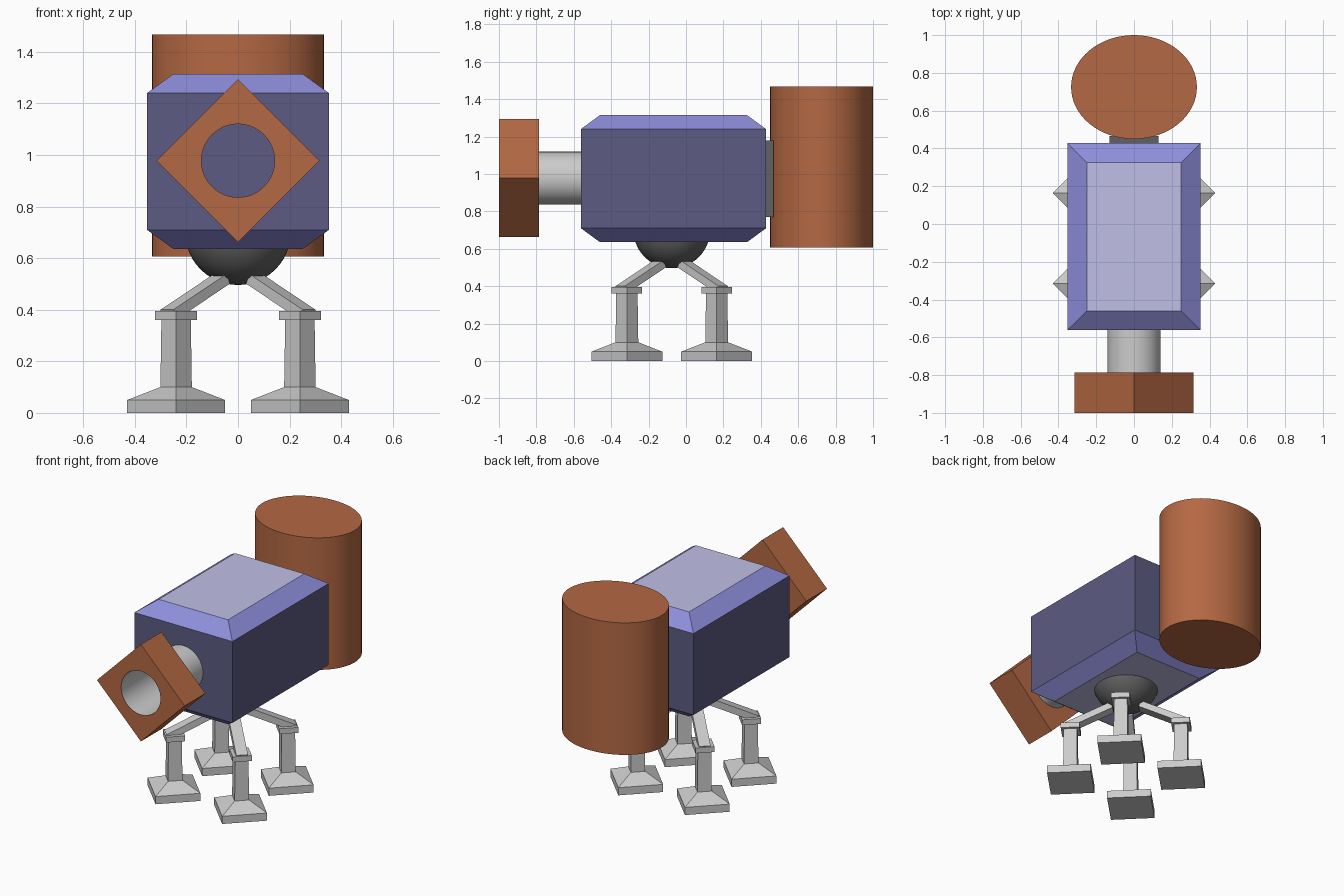
import bpy, bmesh, math
from mathutils import Vector, Matrix

if "Cube" in bpy.data.objects:
    bpy.data.objects.remove(bpy.data.objects["Cube"])


def material(name, color):
    m = bpy.data.materials.new(name)
    m.diffuse_color = (*color, 1)
    m.use_nodes = True
    m.node_tree.nodes["Principled BSDF"].inputs["Base Color"].default_value = m.diffuse_color
    return m


BROWN = material("rust brown", (0.46, 0.14, 0.056))
PURPLE = material("dusty purple", (0.11, 0.104, 0.225))
BLUE = material("bright violet", (0.27, 0.27, 0.71))
PALE = material("pale lavender", (0.53, 0.52, 0.80))
DARK = material("dark grey", (0.12, 0.12, 0.12))

SQUARE = [(-1, -1), (1, -1), (1, 1), (-1, 1)]
DIAMOND = [(0, -1), (1, 0), (0, 1), (-1, 0)]


def loft(name, shape, rings, loc):
    """Stack scaled copies (rx, ry, z) of a four-sided shape into a closed solid."""
    bm = bmesh.new()
    rows = [[bm.verts.new((x * rx, y * ry, z)) for x, y in shape] for rx, ry, z in rings]
    bm.faces.new(rows[0][::-1])
    bm.faces.new(rows[-1])
    for a, b in zip(rows, rows[1:]):
        for i in range(4):
            j = (i + 1) % 4
            bm.faces.new((a[i], a[j], b[j], b[i]))
    mesh = bpy.data.meshes.new(name)
    bm.to_mesh(mesh)
    bm.free()
    ob = bpy.data.objects.new(name, mesh)
    ob.location = loc
    bpy.context.collection.objects.link(ob)
    return ob


def box(name, size, loc):
    x, y, z = (s / 2 for s in size)
    return loft(name, SQUARE, [(x, y, -z), (x, y, z)], loc)


def cylinder(name, radius, depth, loc, rot=(0, 0, 0), fill='NGON'):
    bpy.ops.mesh.primitive_cylinder_add(vertices=64, radius=radius, depth=depth,
                                        location=loc, rotation=rot, end_fill_type=fill)
    ob = bpy.context.object
    ob.name = name
    bpy.ops.object.shade_smooth_by_angle()
    return ob


# chamfered body: dark sides, bright sloping faces, pale top and bottom
body = loft("body", SQUARE, [(0.25, 0.393, 0.635), (0.353, 0.495, 0.71),
                             (0.353, 0.495, 1.24), (0.25, 0.393, 1.315)], (0, -0.067, 0))
for m in (PURPLE, BLUE, PALE):
    body.data.materials.append(m)
for p in body.data.polygons:
    p.material_index = (abs(p.normal.z) > 0.1) + (abs(p.normal.z) > 0.95)

# oval tank at the back and its mounting block
tank = cylinder("rear_tank", 1, 0.86, (0, 0.725, 1.037))
tank.scale = (0.333, 0.275, 1)
tank.data.materials.append(BROWN)
mount = box("tank_mount", (0.26, 0.055, 0.41), (0, 0.439, 0.975))
mount.data.materials.append(DARK)

# open barrel running through the muzzle
cylinder("barrel", 0.141, 0.444, (0, -0.777, 0.978), (math.pi / 2, 0, 0), 'NOTHING')

# diamond muzzle block with a round hole
muzzle = loft("muzzle_block", DIAMOND, [(0.316, 0.316, -0.1065), (0.316, 0.316, 0.1065)],
              (0, -0.8935, 0.978))
muzzle.rotation_euler = (math.pi / 2, 0, 0)
muzzle.data.materials.append(BROWN)
cutter = cylinder("muzzle_cutter", 0.142, 0.6, (0, -0.8935, 0.978), (math.pi / 2, 0, 0))
cutter.hide_render = True
cutter.hide_set(True)
mod = muzzle.modifiers.new("hole", 'BOOLEAN')
mod.operation = 'DIFFERENCE'
mod.object = cutter
mod.solver = 'EXACT'

# ball joint under the body
HIP_Y = -0.076
bpy.ops.mesh.primitive_uv_sphere_add(segments=48, ring_count=24, radius=0.205,
                                     location=(0, HIP_Y, 0.701))
ball = bpy.context.object
ball.name = "hip_ball"
ball.data.materials.append(DARK)
bpy.ops.object.shade_smooth_by_angle()

# four legs: stepped foot, column and cap, plus a sloping strut up to the ball
LEG = [(0.19, 0), (0.19, 0.05), (0.061, 0.10), (0.057, 0.36), (0.081, 0.36), (0.081, 0.395)]
for sy, end in ((-1, "front"), (1, "back")):
    for sx, side in ((-1, "left"), (1, "right")):
        loft(f"{end}_{side}_leg", DIAMOND, [(r, r, z) for r, z in LEG],
             (sx * 0.24, HIP_Y + sy * 0.24, 0))
        low = Vector((sx * 0.27, HIP_Y + sy * 0.27, 0.381))
        top = Vector((sx * 0.062, HIP_Y + sy * 0.062, 0.52))
        along = (top - low).normalized()
        across = Vector((0, 0, 1)).cross(along).normalized()
        strut = box(f"{end}_{side}_strut", ((top - low).length, 0.07, 0.042), (0, 0, 0))
        rot = Matrix((along, across, along.cross(across))).transposed().to_4x4()
        strut.matrix_world = Matrix.Translation((low + top) / 2) @ rot
